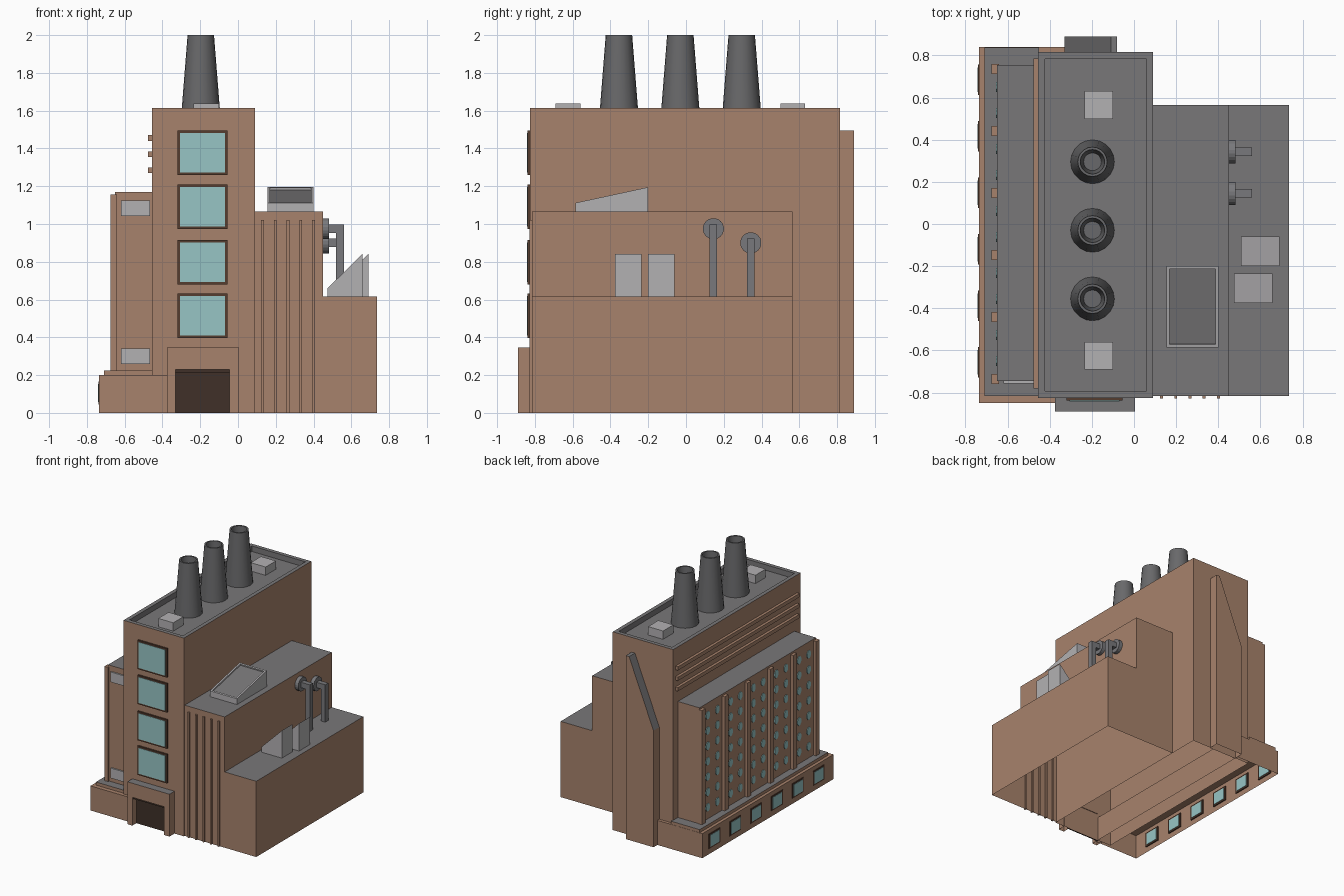
import bpy, bmesh, math
from mathutils import Vector

if "Cube" in bpy.data.objects:
    bpy.data.objects.remove(bpy.data.objects["Cube"])


def material(name, r, g, b):
    m = bpy.data.materials.new(name)
    m.diffuse_color = (r, g, b, 1)
    m.use_nodes = True
    m.node_tree.nodes["Principled BSDF"].inputs["Base Color"].default_value = m.diffuse_color
    return m


BRICK = material("brick brown", 0.39, 0.225, 0.15)
ROOF = material("roof grey", 0.19, 0.185, 0.19)
STACK = material("stack grey", 0.14, 0.14, 0.145)
VENT = material("light grey metal", 0.45, 0.44, 0.45)
GLASS = material("pale teal glass", 0.31, 0.56, 0.56)
FRAME = material("dark brown frame", 0.09, 0.045, 0.028)
DOOR = material("door dark", 0.05, 0.03, 0.022)
PIPE = material("pipe grey", 0.19, 0.19, 0.2)


def finish(name, bm, mat, top=None, open_bottom=False):
    """Turn bmesh into an object; upward faces take the top material."""
    bmesh.ops.recalc_face_normals(bm, faces=bm.faces)
    if open_bottom:
        low = [f for f in bm.faces if all(v.co.z < 1e-4 for v in f.verts)]
        bmesh.ops.delete(bm, geom=low, context='FACES')
    me = bpy.data.meshes.new(name)
    me.materials.append(mat)
    if top:
        me.materials.append(top)
        for f in bm.faces:
            if f.normal.z > 0.2:
                f.material_index = 1
    bm.to_mesh(me)
    bm.free()
    ob = bpy.data.objects.new(name, me)
    bpy.context.collection.objects.link(ob)
    return ob


def prism_mesh(pts, axis, lo, hi):
    """Extrude a 2D profile along x (y,z points), y (x,z) or z (x,y)."""
    bm = bmesh.new()

    def place(p, d):
        return {'x': (d, *p), 'y': (p[0], d, p[1]), 'z': (*p, d)}[axis]
    f = bm.faces.new([bm.verts.new(place(p, lo)) for p in pts])
    r = bmesh.ops.extrude_face_region(bm, geom=[f])
    step = Vector(place((0, 0), hi - lo))
    bmesh.ops.translate(bm, vec=step, verts=[v for v in r['geom'] if isinstance(v, bmesh.types.BMVert)])
    bmesh.ops.recalc_face_normals(bm, faces=bm.faces)
    return bm


def prism(name, pts, axis, lo, hi, mat, top=None, open_bottom=False):
    return finish(name, prism_mesh(pts, axis, lo, hi), mat, top, open_bottom)


def rect(a0, a1, b0, b1):
    return [(a0, b0), (a1, b0), (a1, b1), (a0, b1)]


def box(name, x, y, z, mat, top=None, open_bottom=False):
    return prism(name, rect(*x, *y), 'z', *z, mat, top, open_bottom)


def disc(name, centre, r, depth, sides, mat):
    """Cylinder along x."""
    cx, cy, cz = centre
    pts = [(cy + r[0] * math.cos(math.tau * (i + .5) / sides),
            cz + r[1] * math.sin(math.tau * (i + .5) / sides)) for i in range(sides)]
    return prism(name, pts, 'x', cx - depth / 2, cx + depth / 2, mat)


def lathe(name, x, y, profile, sides, mat):
    bm = bmesh.new()
    rings = [[bm.verts.new((x + r * math.cos(math.tau * i / sides),
                            y + r * math.sin(math.tau * i / sides), z))
              for i in range(sides)] for r, z in profile]
    for a, b in zip(rings, rings[1:]):
        for i in range(sides):
            j = (i + 1) % sides
            bm.faces.new((a[i], a[j], b[j], b[i]))
    bm.faces.new(rings[0])
    bm.faces.new(rings[-1])
    return finish(name, bm, mat)


def sink_panel(bm, rim, depth):
    """Inset the highest upward face and push it down; return new faces."""
    bm.normal_update()
    f = max(bm.faces, key=lambda q: (q.normal.z > 0.5, q.calc_center_median().z))
    n = f.normal.copy()
    bmesh.ops.inset_individual(bm, faces=[f], thickness=rim)
    r = bmesh.ops.extrude_discrete_faces(bm, faces=[f])
    f = r['faces'][0]
    bmesh.ops.translate(bm, vec=-n * depth, verts=f.verts)


# main tower with sunken roof
bm = prism_mesh(rect(-0.455, 0.09, -0.825, 0.815), 'z', 0, 1.615)
sink_panel(bm, 0.045, 0.045)
tower = finish("tower", bm, BRICK, ROOF, True)
tower.data.materials.append(STACK)
for p in tower.data.polygons:           # inner faces of the parapet
    c = p.center
    if abs(p.normal.z) < 0.2 and c.z > 1.55:
        p.material_index = 1

# smoke stacks and roof vents
for y in (0.295, -0.03, -0.355):
    s = lathe("smoke_stack", -0.197, y,
              [(0.104, 1.57), (0.07, 2.0), (0.058, 2.0), (0.042, 1.8)], 20, STACK)
    bpy.ops.object.select_all(action='DESELECT')
    s.select_set(True)
    bpy.context.view_layer.objects.active = s
    bpy.ops.object.shade_smooth_by_angle(angle=math.radians(30))
for y in (0.565, -0.625):
    box("roof_vent", (-0.235, -0.1), (y - 0.066, y + 0.066), (1.57, 1.638), VENT)

# tower front windows
for z in (1.377, 1.092, 0.797, 0.515):
    box("window_frame", (-0.32, -0.055), (-0.838, -0.82), (z - 0.118, z + 0.118), FRAME)
    box("window_glass", (-0.307, -0.068), (-0.841, -0.836), (z - 0.105, z + 0.105), GLASS)

# entrance surround and dark door
prism("entrance_surround", [(-0.375, 0), (-0.375, 0.345), (0.005, 0.345), (0.005, 0),
                            (-0.045, 0), (-0.045, 0.23), (-0.33, 0.23), (-0.33, 0)],
      'y', -0.89, -0.82, BRICK, ROOF, True)
box("entrance_door", (-0.335, -0.04), (-0.838, -0.83), (0, 0.235), DOOR)
box("door_lintel", (-0.335, -0.04), (-0.88, -0.83), (0.215, 0.235), DOOR)

# ledges on the left of the tower
for z in (1.285, 1.37, 1.455):
    box("side_ledge", (-0.477, -0.45), (-0.78, 0.785), (z - 0.015, z + 0.015), BRICK)

# rear buttress with sloping top
prism("rear_buttress", [(-0.08, 0), (-0.08, 1.495), (-0.11, 1.495), (-0.33, 0.95), (-0.33, 0)],
      'y', 0.81, 0.89, BRICK, ROOF, True)

# stepped right wing
wing = prism("right_wing", [(0.09, 0), (0.09, 1.065), (0.45, 1.065), (0.45, 0.617),
                            (0.735, 0.617), (0.735, 0)], 'y', -0.815, 0.565, BRICK, ROOF, True)
for x in (0.13, 0.198, 0.265, 0.333, 0.4):
    box("front_rib", (x - 0.007, x + 0.007), (-0.828, -0.805), (0, 1.02), BRICK)

# skylight: wedge with sunken dark panel
bm = prism_mesh([(-0.585, 1.06), (-0.585, 1.112), (-0.2, 1.195), (-0.2, 1.06)], 'x', 0.155, 0.4)
sink_panel(bm, 0.02, 0.012)
sky = finish("skylight", bm, VENT)
sky.data.materials.append(ROOF)
panel = min((p for p in sky.data.polygons if p.normal.z > 0.5), key=lambda p: (p.area < 0.06, p.center.z))
panel.material_index = 1

# wedge hoods on the low roof
for x, y in ((0.475, -0.305), (0.508, -0.13)):
    prism("wedge_hood", [(x, 0.61), (x, 0.66), (x + 0.183, 0.842), (x + 0.183, 0.61)],
          'y', y - 0.07, y + 0.07, VENT)

# exhaust pipes with wall drums
for y, z in ((0.145, 0.975), (0.343, 0.9)):
    disc("pipe_drum", (0.463, y, z), (0.056, 0.056), 0.035, 20, PIPE)
    prism("pipe", [(0.47, z - 0.022), (0.47, z + 0.022), (0.56, z + 0.022), (0.56, 0.61),
                   (0.52, 0.61), (0.52, z - 0.022)], 'y', y - 0.02, y + 0.02, PIPE)

# left base with cap
box("left_base", (-0.735, -0.33), (-0.85, 0.84), (0, 0.2), BRICK, None, True)
box("base_cap", (-0.71, -0.45), (-0.815, 0.838), (0.195, 0.225), BRICK, ROOF)
for i in range(6):
    y = 0.685 - 0.268 * i
    box("base_window_frame", (-0.739, -0.725), (y - 0.072, y + 0.072), (0.045, 0.165), FRAME)
    box("base_window_glass", (-0.742, -0.722), (y - 0.058, y + 0.058), (0.057, 0.153), GLASS)

# left wing with pilasters, small windows and front vents
box("left_wing", (-0.65, -0.45), (-0.745, 0.755), (0.22, 1.17), BRICK, ROOF)
posts = [0.735 - 0.294 * i for i in range(6)]
for y in posts:
    box("pilaster", (-0.675, -0.64), (y - 0.023, y + 0.023), (0.2, 1.155), BRICK)
for y in posts[:-1]:
    for dy in (-0.085, -0.209):
        for row in range(7):
            disc("small_window", (-0.651, y + dy, 0.32 + 0.125 * row), (0.026, 0.034), 0.008, 8, GLASS)
for z in (1.083, 0.3):
    box("front_vent", (-0.62, -0.467), (-0.757, -0.74), (z - 0.041, z + 0.041), VENT)
